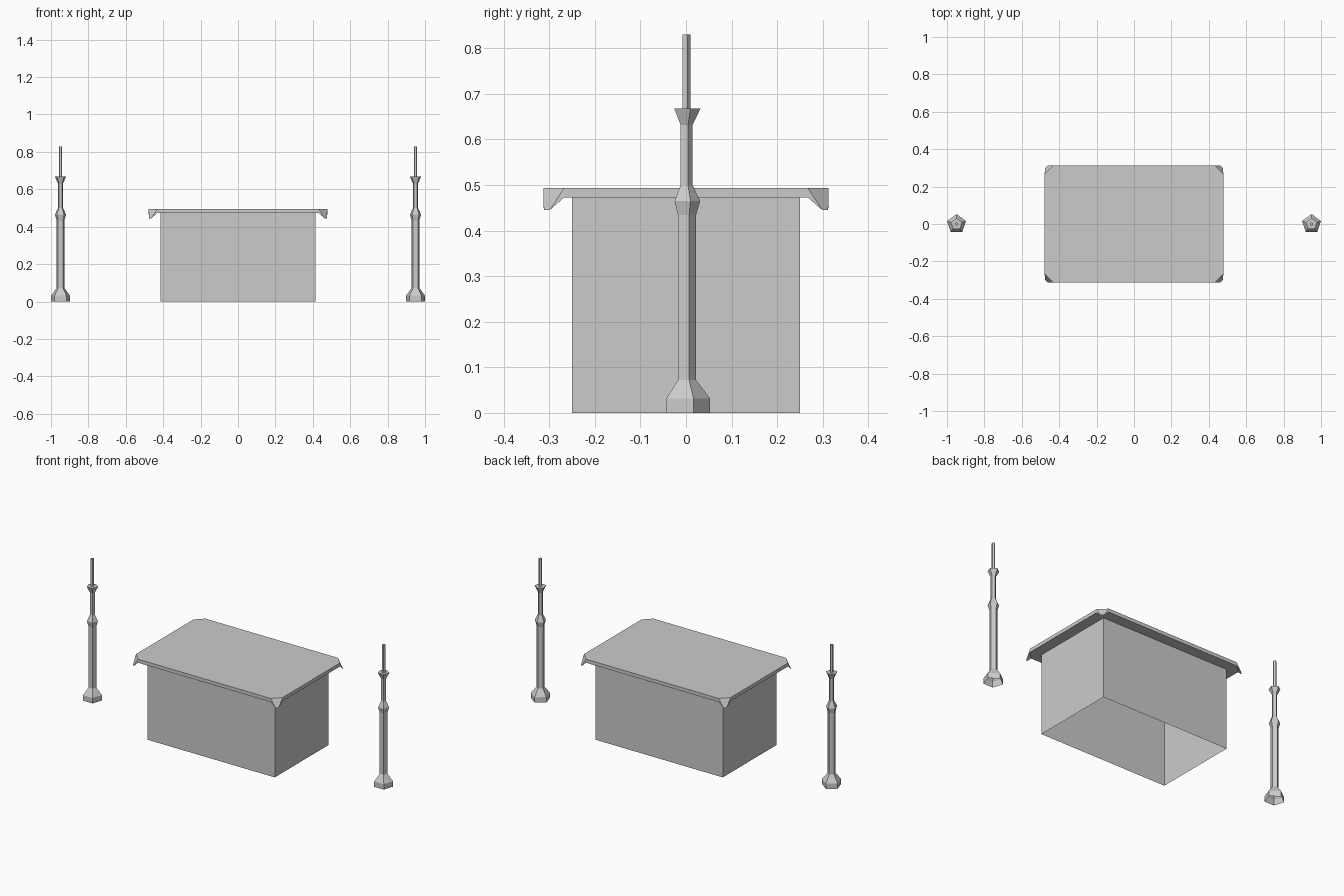
import bpy
import bmesh
from math import cos, sin, tau

cube = bpy.data.objects.get("Cube")
if cube:
    bpy.data.objects.remove(cube, do_unlink=True)

grey = bpy.data.materials.new("pale grey")
grey.use_nodes = True
color = (0.6, 0.6, 0.6, 1)
grey.diffuse_color = color
grey.node_tree.nodes["Principled BSDF"].inputs["Base Color"].default_value = color


def finish(name, bm, fix_normals=True):
    if fix_normals:
        bmesh.ops.recalc_face_normals(bm, faces=bm.faces)
    mesh = bpy.data.meshes.new(name)
    bm.to_mesh(mesh)
    bm.free()
    mesh.materials.append(grey)
    obj = bpy.data.objects.new(name, mesh)
    bpy.context.collection.objects.link(obj)
    return obj


def lathe(name, profile, x, sides=5):
    """Faceted turned shape, open at the foot and capped on top."""
    bm = bmesh.new()
    rings = []
    for r, z in profile:
        rings.append([bm.verts.new((x - r * sin(tau * i / sides),
                                    r * cos(tau * i / sides), z))
                      for i in range(sides)])
    for low, high in zip(rings, rings[1:]):
        for i in range(sides):
            j = (i + 1) % sides
            bm.faces.new((low[i], low[j], high[j], high[i]))
    bm.faces.new(rings[-1])
    return finish(name, bm, False)


# Table body: box with an open underside
W, D, H = 0.415, 0.25, 0.473
bm = bmesh.new()
bmesh.ops.create_cube(bm, size=1)
for v in bm.verts:
    v.co = (v.co.x * 2 * W, v.co.y * 2 * D, (v.co.z + 0.5) * H)
bmesh.ops.recalc_face_normals(bm, faces=bm.faces)
floor = [f for f in bm.faces if f.normal.z < -0.9]
bmesh.ops.delete(bm, geom=floor, context='FACES_ONLY')
finish("table_body", bm, False)

# Cloth: thin slab with clipped corners and hanging folded tips
X, Y, CUT, TOP, TIP = 0.478, 0.313, 0.046, 0.494, 0.445
bm = bmesh.new()
top, bottom, tips = [], [], []
for sx, sy in ((1, 1), (-1, 1), (-1, -1), (1, -1)):
    side = (sx * X, sy * (Y - CUT))
    end = (sx * (X - CUT), sy * Y)
    tip_side = (sx * (X - 0.003), sy * (Y - 0.014))
    tip_end = (sx * (X - 0.015), sy * (Y - 0.001))
    order = 1 if sx * sy > 0 else -1
    for p in (side, end)[::order]:
        top.append(bm.verts.new((*p, TOP)))
        bottom.append(bm.verts.new((*p, H)))
    for p in (tip_side, tip_end)[::order]:
        tips.append(bm.verts.new((*p, TIP)))
bm.faces.new(top)
bm.faces.new(bottom[::-1])
for i in range(0, 8, 2):
    a, b, c = i, i + 1, (i + 2) % 8
    bm.faces.new((bottom[b], bottom[c], top[c], top[b]))
    bm.faces.new((tips[a], tips[b], top[b], top[a]))
    bm.faces.new((bottom[a], tips[a], top[a]))
    bm.faces.new((tips[b], bottom[b], top[b]))
    bm.faces.new((bottom[b], tips[b], tips[a], bottom[a]))
finish("table_cloth", bm, False)

# Candlesticks and candles on both sides
stand = [(0.053, 0), (0.053, 0.032), (0.022, 0.072), (0.022, 0.434),
         (0.031, 0.465), (0.0145, 0.5), (0.0145, 0.632), (0.032, 0.668)]
candle = [(0.0095, 0.668), (0.0095, 0.83)]
for label, x in (("left", 0.949), ("right", -0.949)):
    lathe(label + "_candlestick", stand, x)
    lathe(label + "_candle", candle, x)
